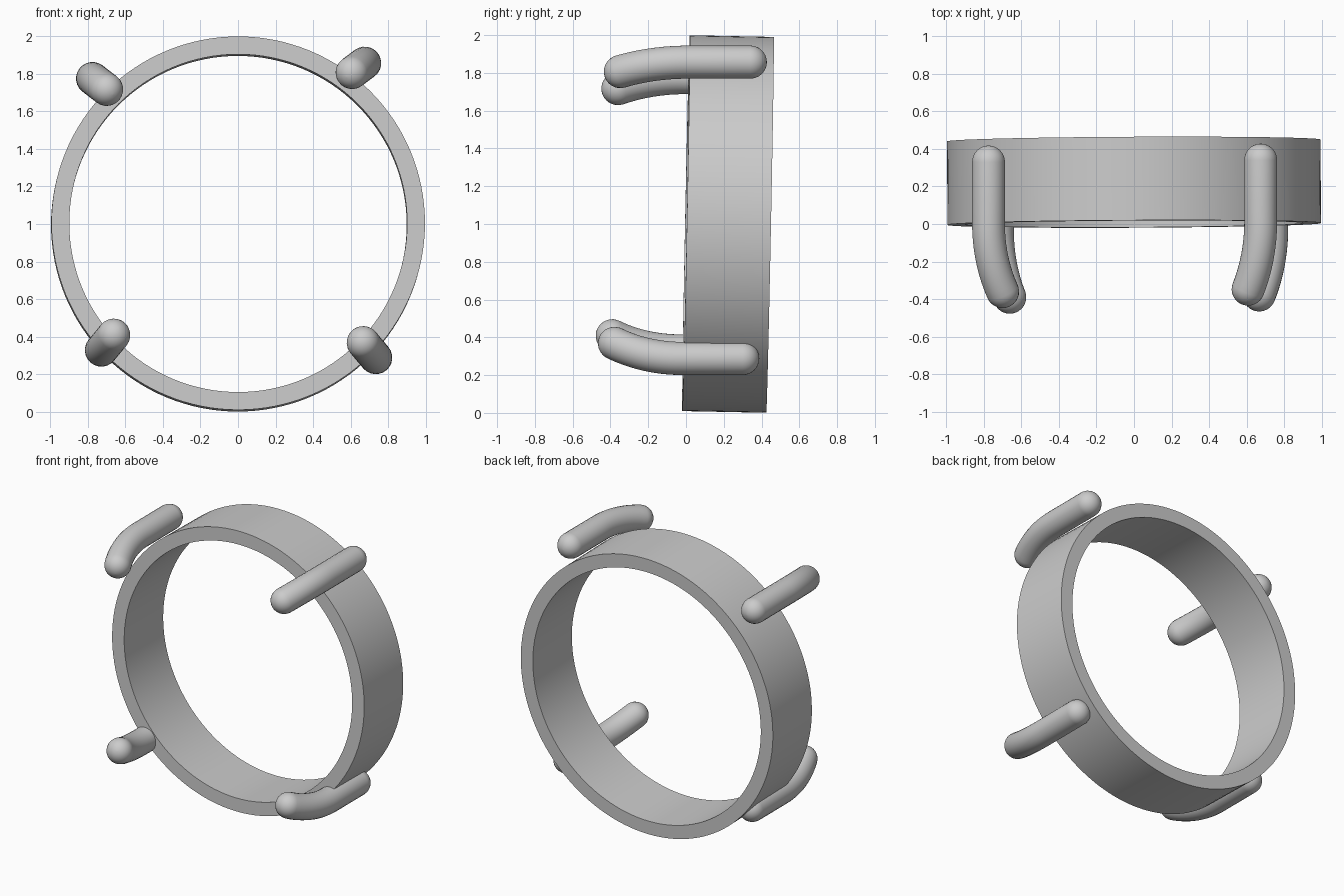
import bpy, bmesh, math
from mathutils import Vector, Matrix

if "Cube" in bpy.data.objects:
    bpy.data.objects.remove(bpy.data.objects["Cube"])


def loft(name, rings, close_path=False):
    """Skin a list of equally sized point rings; cap the ends if the path is open."""
    bm = bmesh.new()
    vs = [[bm.verts.new(p) for p in ring] for ring in rings]
    n = len(vs[0])
    pairs = list(zip(vs, vs[1:])) + ([(vs[-1], vs[0])] if close_path else [])
    for a, b in pairs:
        for i in range(n):
            j = (i + 1) % n
            bm.faces.new((a[i], a[j], b[j], b[i]))
    if not close_path:
        bm.faces.new(vs[0])
        bm.faces.new(vs[-1])
    bmesh.ops.recalc_face_normals(bm, faces=bm.faces)
    mesh = bpy.data.meshes.new(name)
    bm.to_mesh(mesh)
    bm.free()
    ob = bpy.data.objects.new(name, mesh)
    bpy.context.collection.objects.link(ob)
    bpy.context.view_layer.objects.active = ob
    ob.select_set(True)
    bpy.ops.object.shade_smooth_by_angle(angle=math.radians(35))
    ob.select_set(False)
    return ob


# Ring band: rectangular section swept round the y axis, slightly tilted
OUTER, INNER, HALF = 0.995, 0.9, 0.2225
section = [(OUTER, -HALF), (OUTER, HALF), (INNER, HALF), (INNER, -HALF)]
SEG = 128
band = loft("ring_band", [
    [(r * math.cos(t), y, r * math.sin(t)) for r, y in section]
    for t in (2 * math.pi * k / SEG for k in range(SEG))], close_path=True)
band.location = (0, 0.2225, 1.0)
band.rotation_euler = (-0.02, 0, 0.005)


# Prong: round-ended rod, straight along the band then bent inward at the front
def prong(name, back, front, radius=0.088, sides=24, cap=8, steps=12):
    back, front = Vector(back), Vector(front)
    inward = Vector((front.x - back.x, 0, front.z - back.z))
    shift = inward.length
    inward.normalize()
    run = 0.36                                     # length of the bent part in y
    theta = 2 * math.atan2(shift, run)
    bend_r = run / math.sin(theta)
    start = Vector((back.x, front.y + run, back.z))
    fwd = Vector((0, -1, 0))
    side = fwd.cross(inward)

    stations = []                                  # (centre, bend angle, radius)
    for k in range(cap):
        a = (k + 0.15) / cap * math.pi / 2
        stations.append((back - fwd * radius * math.cos(a), 0, radius * math.sin(a)))
    stations.append((back, 0, radius))
    for k in range(steps + 1):
        a = theta * k / steps
        c = start + fwd * bend_r * math.sin(a) + inward * bend_r * (1 - math.cos(a))
        stations.append((c, a, radius))
    tip = stations[-1][0]
    tangent = fwd * math.cos(theta) + inward * math.sin(theta)
    for k in reversed(range(cap)):
        a = (k + 0.15) / cap * math.pi / 2
        stations.append((tip + tangent * radius * math.cos(a), theta, radius * math.sin(a)))

    rings = []
    for c, a, r in stations:
        normal = inward * math.cos(a) - fwd * math.sin(a)
        rings.append([c + r * (normal * math.cos(t) + side * math.sin(t))
                      for t in (2 * math.pi * i / sides for i in range(sides))])
    return loft(name, rings)


# Four prongs around the band: back end centre, front end centre
prong("prong_top_left", (-0.775, 0.33, 1.775), (-0.70, -0.36, 1.717))
prong("prong_top_right", (0.675, 0.34, 1.857), (0.608, -0.347, 1.807))
prong("prong_bottom_left", (-0.728, 0.29, 0.328), (-0.662, -0.39, 0.408))
prong("prong_bottom_right", (0.734, 0.30, 0.288), (0.667, -0.378, 0.368))
